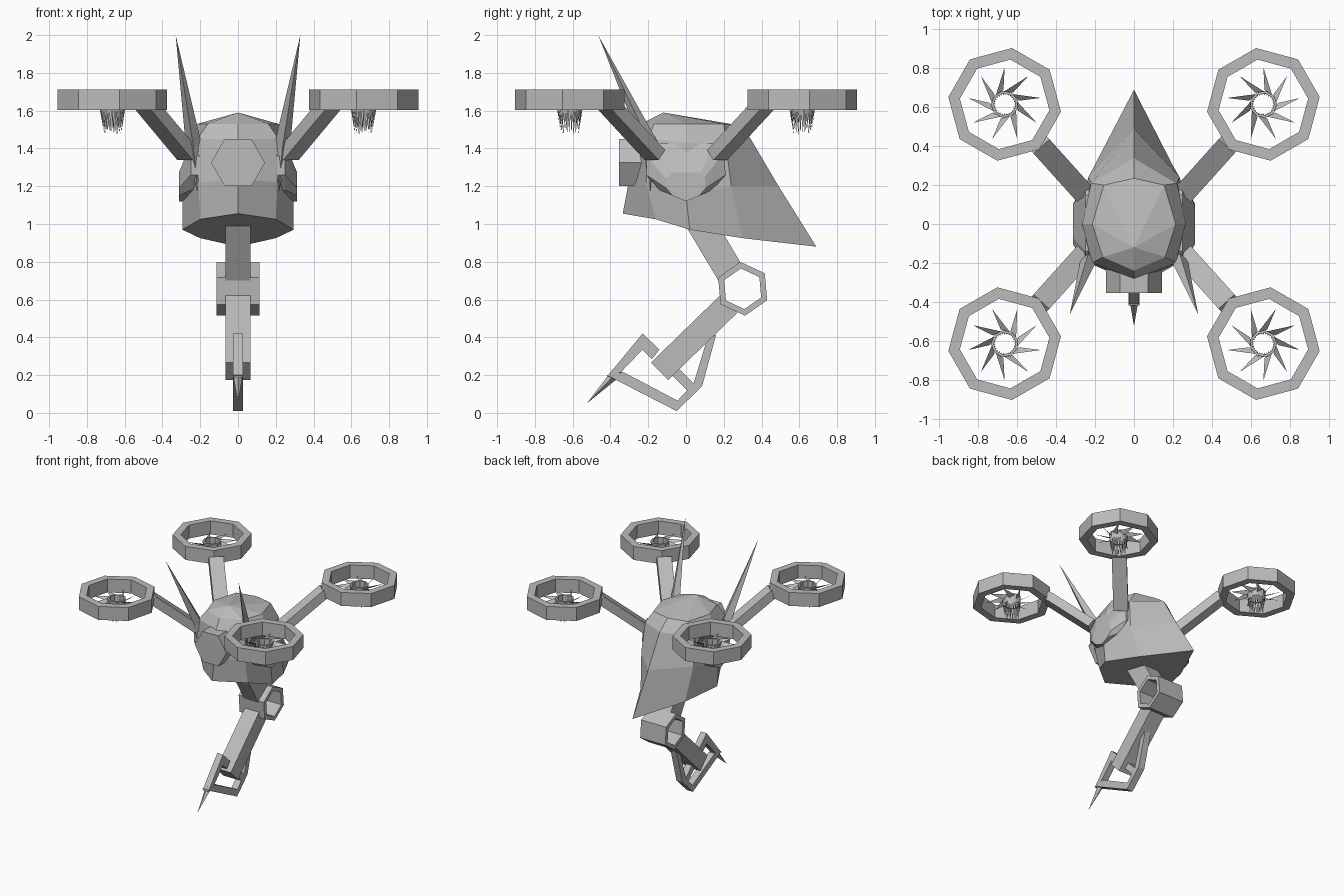
import bpy, bmesh, math
from mathutils import Vector

if "Cube" in bpy.data.objects:
    bpy.data.objects.remove(bpy.data.objects["Cube"])

grey = bpy.data.materials.new("drone_grey")
grey.diffuse_color = (0.5, 0.5, 0.5, 1)
grey.use_nodes = True
grey.node_tree.nodes["Principled BSDF"].inputs["Base Color"].default_value = grey.diffuse_color


def make(name, verts, faces):
    """Flat shaded mesh object with consistent outward normals."""
    me = bpy.data.meshes.new(name)
    me.from_pydata([tuple(v) for v in verts], [], faces)
    bm = bmesh.new()
    bm.from_mesh(me)
    bmesh.ops.recalc_face_normals(bm, faces=bm.faces)
    bm.to_mesh(me)
    bm.free()
    me.materials.append(grey)
    ob = bpy.data.objects.new(name, me)
    bpy.context.collection.objects.link(ob)
    return ob


def loft(name, rings, cap_start=True, cap_end=True, closed=False):
    """Skin a list of equal length vertex loops."""
    n, m = len(rings[0]), len(rings)
    faces = []
    for r in range(m if closed else m - 1):
        a, b = r * n, (r + 1) % m * n
        faces += [(a + i, a + (i + 1) % n, b + (i + 1) % n, b + i) for i in range(n)]
    if not closed:
        if cap_start:
            faces.append(tuple(range(n)))
        if cap_end:
            faces.append(tuple(range((m - 1) * n, m * n)))
    return make(name, [v for r in rings for v in r], faces)


def prism_x(name, poly, half):
    """Extrude a (y, z) outline along x."""
    return loft(name, [[(s * half, y, z) for y, z in poly] for s in (-1, 1)])


def beam(name, a, b, side, w, t):
    """Box from a to b, w wide along side and t thick."""
    a, b, side = Vector(a), Vector(b), Vector(side).normalized()
    up = (b - a).normalized().cross(side).normalized()
    sq = [(-1, -1), (1, -1), (1, 1), (-1, 1)]
    return loft(name, [[p + side * i * w / 2 + up * j * t / 2 for i, j in sq] for p in (a, b)])


def spike(name, tail, mid, tip, r, sides=4):
    """Double ended needle, widest at mid."""
    tail, mid, tip = Vector(tail), Vector(mid), Vector(tip)
    d = (tip - mid).normalized()
    u = d.cross(Vector((1, 0, 0))).normalized()
    v = d.cross(u)
    ring = [mid + r * (u * math.cos(k * math.tau / sides) + v * math.sin(k * math.tau / sides))
            for k in range(sides)]
    faces = []
    for k in range(sides):
        faces += [(k, (k + 1) % sides, sides), (k, (k + 1) % sides, sides + 1)]
    return make(name, ring + [tail, tip], faces)


def circle(n, r, start):
    return [(r * math.cos(start + k * math.tau / n), r * math.sin(start + k * math.tau / n))
            for k in range(n)]


def half_ring(pts):
    """Mirror front-to-back points into a full loop of eight."""
    return pts + [(-x, y, z) for x, y, z in pts[-2:0:-1]]


# Main body shell with the swept back tail point
shell = [
    half_ring([(0, -.335, 1.055), (.2, -.16, 1.025), (.295, .02, .97), (.2, .3, .925), (0, .69, .88)]),
    half_ring([(0, -.30, 1.24), (.21, -.21, 1.22), (.295, 0, 1.15), (.235, .24, 1.2), (0, .49, 1.2)]),
    half_ring([(0, -.28, 1.45), (.215, -.2, 1.45), (.265, 0, 1.43), (.22, .21, 1.43), (0, .34, 1.455)]),
    half_ring([(0, -.24, 1.53), (.16, -.17, 1.53), (.215, 0, 1.53), (.155, .2, 1.53), (0, .235, 1.53)]),
    [(0, -.12, 1.59)] * 8,
]
body = loft("body_shell", shell, cap_end=False)
bm = bmesh.new()
bm.from_mesh(body.data)
bmesh.ops.remove_doubles(bm, verts=bm.verts, dist=1e-4)
bmesh.ops.recalc_face_normals(bm, faces=bm.faces)
bm.to_mesh(body.data)
bm.free()

# Hexagonal front eye
eye = circle(6, .143, 0)
loft("front_eye", [[(x, y, z + 1.325) for x, z in eye] for y in (-.355, -.2)])

# Side pods, antennae, rotor arms and rotors
pod = [(-.21, 1.26), (-.21, 1.36), (-.14, 1.425), (.15, 1.425), (.2, 1.38),
       (.21, 1.26), (.14, 1.18), (0, 1.12), (-.14, 1.18)]
for sx in (-1, 1):
    loft("side_pod", [[(sx * .2, y, z) for y, z in pod],
                      [(sx * .25, y, z) for y, z in pod],
                      [(sx * .313, y * .5, 1.12 + (z - 1.12) * .5) for y, z in pod]])
    spike("antenna", (sx * .215, -.19, 1.17), (sx * .235, -.19, 1.42), (sx * .33, -.465, 2.0), .042)
    for sy in (-1, 1):
        beam("rotor_arm", (sx * .265, sy * .165, 1.365), (sx * .49, sy * .415, 1.635),
             (sx, -sy * .9, 0), .11, .07)
        cx, cy = .665, .615

        def at(x, y, z):
            return (sx * (cx + x), sy * (cy + y), z)

        # Octagonal guard ring
        start = math.radians(7.4)
        outer, inner = circle(8, .292, start), circle(8, .232, start)
        loft("guard_ring", [[at(x, y, z) for x, y in c] for c, z in
                            ((outer, 1.603), (outer, 1.713), (inner, 1.713), (inner, 1.603))],
             closed=True)

        # Fan hub, swirling blades and hanging needles
        loft("fan_hub", [[at(x, y, z) for x, y in circle(9, r, 0)] for r, z in
                         ((.066, 1.6), (.07, 1.66), (.056, 1.66), (.056, 1.6))], closed=True)
        verts, faces = [], []

        def tri(points):
            faces.append(tuple(range(len(verts), len(verts) + 3)))
            verts.extend(points)

        def polar(r, a, z):
            return at(r * math.cos(a), r * math.sin(a), z)

        for k in range(9):
            a = math.radians(10 + 40 * k)
            tri([polar(.066, a - .75, 1.65), polar(.075, a - .08, 1.62), polar(.19, a, 1.64)])
        make("fan_blades", verts, faces)
        verts, faces = [], []
        for k in range(27):
            a = k * math.tau / 27
            tri([polar(.068, a - .12, 1.615), polar(.068, a + .12, 1.615),
                 polar(.047, a + .1, 1.47 + .012 * (k % 3))])
        make("fan_needles", verts, faces)

# Jointed lower limb: upper link, hollow hexagonal elbow, forearm
beam("upper_link", (0, .05, 1.05), (0, .235, .74), (1, 0, 0), .13, .15)
start = math.radians(95)
out_hex, in_hex = circle(6, .143, start), circle(6, .108, start)
loft("elbow_joint", [[(x, y + .30, z + .657) for y, z in c] for c, x in
                     ((out_hex, -.113), (out_hex, .113), (in_hex, .113), (in_hex, -.113))],
     closed=True)
beam("forearm", (0, .225, .575), (0, -.14, .22), (1, 0, 0), .13, .13)

# Gripper: upper bracket, lower frame, short link and claw
prism_x("gripper_bracket", [(-.23, .42), (-.14, .335), (-.18, .285), (-.23, .335),
                            (-.345, .215), (-.42, .19)], .026)
prism_x("gripper_frame", [(-.42, .2), (-.05, .01), (.085, .14), (.16, .415),
                          (.11, .385), (.04, .155), (-.045, .065), (-.33, .215)], .027)
beam("gripper_link", (0, -.07, .23), (0, .035, .125), (1, 0, 0), .054, .05)
spike("claw", (0, -.31, .28), (0, -.375, .205), (0, -.525, .05), .026)
